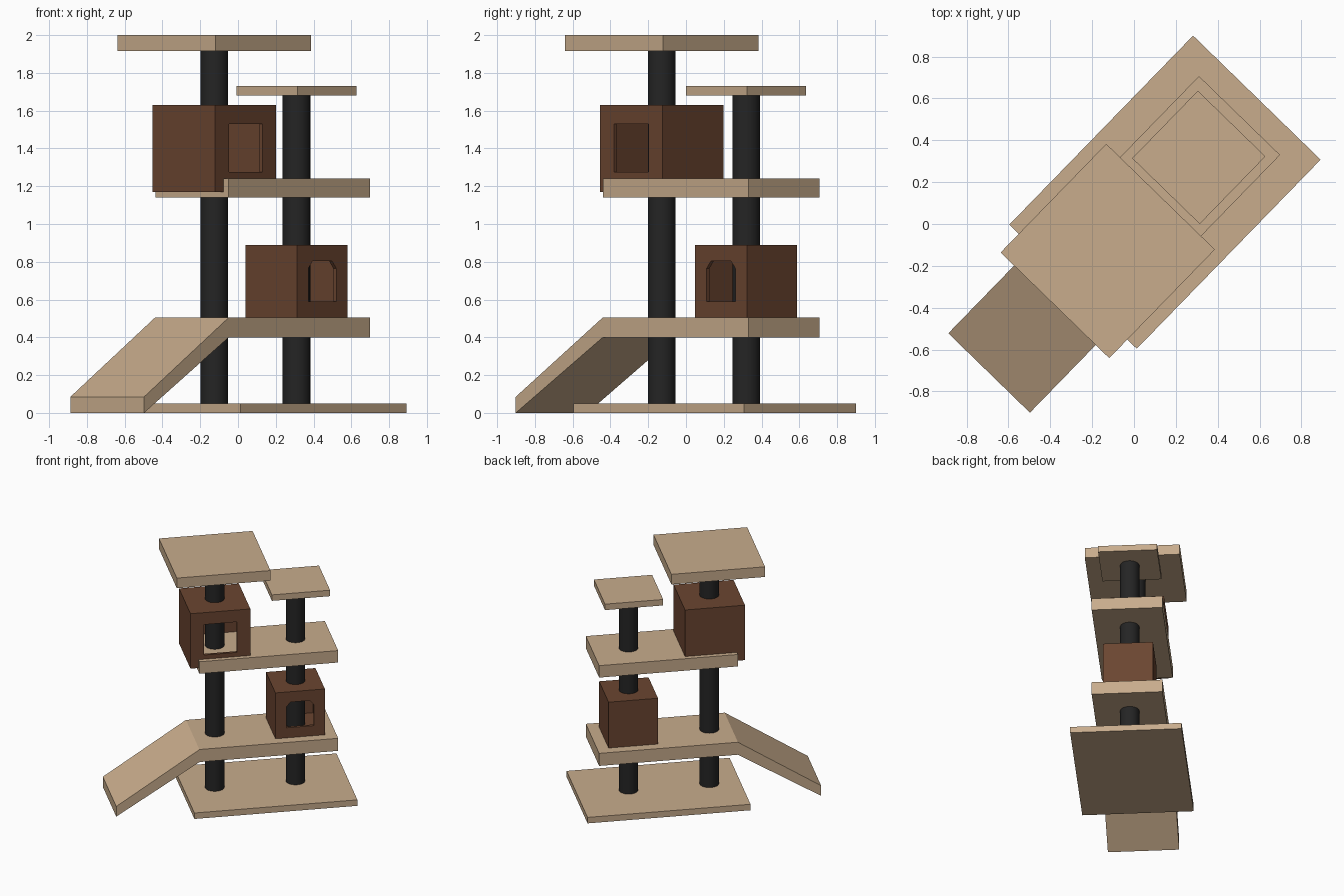
import bpy, bmesh, math
from mathutils import Matrix

if "Cube" in bpy.data.objects:
    bpy.data.objects.remove(bpy.data.objects["Cube"])

# Built along a local axis u (length) and v (width), then turned about z
TURN = Matrix.Rotation(math.radians(45.8), 4, 'Z')


def material(name, rgb):
    m = bpy.data.materials.new(name)
    m.diffuse_color = (*rgb, 1)
    m.use_nodes = True
    m.node_tree.nodes["Principled BSDF"].inputs["Base Color"].default_value = m.diffuse_color
    return m


TAN = material("tan carpet", (0.578, 0.413, 0.262))
BROWN = material("dark brown plush", (0.147, 0.060, 0.030))
BLACK = material("black rope", (0.018, 0.018, 0.018))


def finish(name, bm, mat):
    bmesh.ops.recalc_face_normals(bm, faces=bm.faces)
    bm.transform(TURN)
    me = bpy.data.meshes.new(name)
    bm.to_mesh(me)
    bm.free()
    me.materials.append(mat)
    ob = bpy.data.objects.new(name, me)
    bpy.context.collection.objects.link(ob)
    return ob


def box(name, u0, u1, v0, v1, z0, z1, mat):
    bm = bmesh.new()
    bmesh.ops.create_cube(bm, size=1)
    bm.transform(Matrix.Translation(((u0 + u1) / 2, (v0 + v1) / 2, (z0 + z1) / 2))
                 @ Matrix.Diagonal((u1 - u0, v1 - v0, z1 - z0, 1)))
    return finish(name, bm, mat)


def prism(name, profile, v0, v1, mat):
    """Extrude a (u, z) profile along v."""
    bm = bmesh.new()
    f = bm.faces.new([bm.verts.new((u, v0, z)) for u, z in profile])
    ext = bmesh.ops.extrude_face_region(bm, geom=[f])["geom"]
    bmesh.ops.translate(bm, vec=(0, v1 - v0, 0),
                        verts=[g for g in ext if isinstance(g, bmesh.types.BMVert)])
    return finish(name, bm, mat)


def post(name, u, top):
    bm = bmesh.new()
    bmesh.ops.create_cone(bm, cap_ends=True, segments=32, radius1=0.073,
                          radius2=0.073, depth=top - 0.04)
    bm.transform(Matrix.Translation((u, 0, (top + 0.04) / 2)))
    ob = finish(name, bm, BLACK)
    bpy.context.view_layer.objects.active = ob
    ob.select_set(True)
    bpy.ops.object.shade_smooth_by_angle(angle=math.radians(40))
    ob.select_set(False)


def house(name, u, half, z0, z1, door, wall=0.022):
    """Hollow box with a doorway in its -v side."""
    h = half - wall
    ob = box(name, u - half, u + half, -half, half, z0, z1, BROWN)
    cutters = [box("room_cutter", u - h, u + h, -h, h, z0 + wall, z1 - wall, BROWN),
               prism("door_cutter", door, -half - 0.05, -h + 0.03, BROWN)]
    bpy.context.view_layer.objects.active = ob
    for c in cutters:
        c.hide_render = True
        mod = ob.modifiers.new("cut", 'BOOLEAN')
        mod.operation = 'DIFFERENCE'
        mod.solver = 'EXACT'
        mod.object = c
        bpy.ops.object.modifier_apply(modifier=mod.name)
        bpy.data.objects.remove(c)


A, B = -0.18, 0.444   # post positions along u

# Base and the two long shelves
box("base", -0.418, 0.842, -0.425, 0.425, 0, 0.05, TAN)
for label, z0, z1 in (("lower", 0.40, 0.505), ("upper", 1.14, 1.24)):
    box(label + "_shelf", -0.35, 0.723, -0.27, 0.27, z0, z1, TAN)

# Ramp down to the floor
prism("ramp", [(-0.993, 0), (-0.35, 0.40), (-0.35, 0.505), (-0.993, 0.085)],
      -0.272, 0.272, TAN)

# Posts with their top perches
post("tall_post", A, 1.93)
post("short_post", B, 1.69)
box("large_perch", A - 0.362, A + 0.362, -0.362, 0.362, 1.915, 2.0, TAN)
box("small_perch", B - 0.225, B + 0.225, -0.225, 0.225, 1.68, 1.73, TAN)

# Houses: square doorway above, arched doorway below
house("upper_house", A, 0.2315, 1.17, 1.63,
      [(A - 0.128, 1.275), (A + 0.128, 1.275), (A + 0.128, 1.53), (A - 0.128, 1.53)])
house("lower_house", B, 0.191, 0.506, 0.89,
      [(B - 0.106, 0.59), (B + 0.106, 0.59), (B + 0.106, 0.765), (B + 0.075, 0.803),
       (B - 0.075, 0.803), (B - 0.106, 0.765)])
